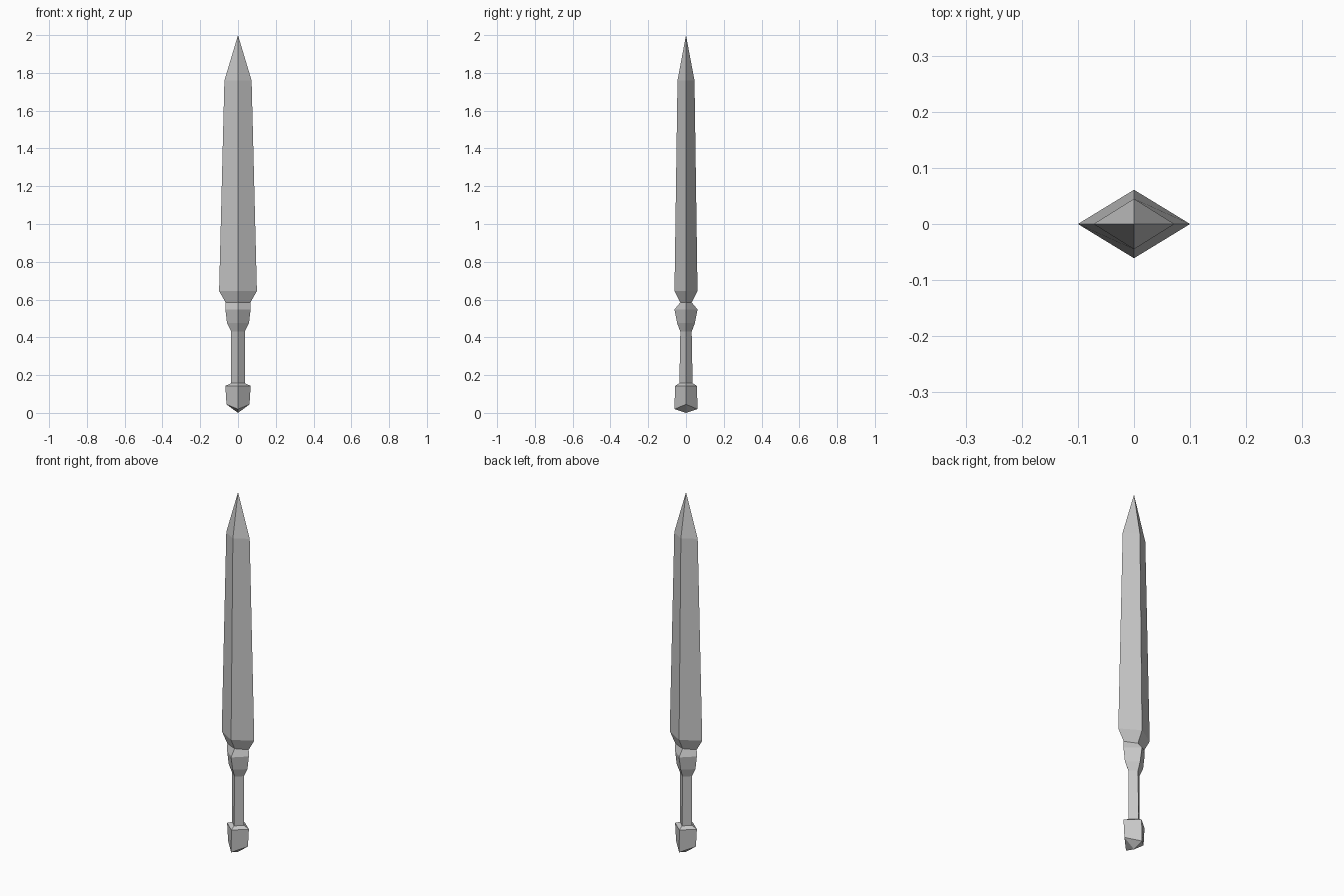
import bpy
import bmesh

cube = bpy.data.objects.get("Cube")
if cube:
    bpy.data.objects.remove(cube, do_unlink=True)

# One plain steel colour
steel = bpy.data.materials.new("grey_steel")
steel.use_nodes = True
color = (0.57, 0.57, 0.57, 1)
steel.diffuse_color = color
steel.node_tree.nodes["Principled BSDF"].inputs["Base Color"].default_value = color


def diamond_loft(name, rings, bottom=None, top=None):
    """Loft diamond rings (half width, half depth, z of sides, z of ridges)."""
    bm = bmesh.new()
    loops = []
    for w, d, zx, zy in rings:
        points = ((w, 0, zx), (0, d, zy), (-w, 0, zx), (0, -d, zy))
        loops.append([bm.verts.new(p) for p in points])
    for low, high in zip(loops, loops[1:]):
        for i in range(4):
            j = (i + 1) % 4
            bm.faces.new((low[i], low[j], high[j], high[i]))
    # Close each end with a point or a flat cap
    for loop, z in ((loops[0], bottom), (loops[-1], top)):
        if z is None:
            bm.faces.new(loop)
        else:
            point = bm.verts.new((0, 0, z))
            for i in range(4):
                bm.faces.new((loop[i], loop[(i + 1) % 4], point))
    bmesh.ops.recalc_face_normals(bm, faces=bm.faces)
    mesh = bpy.data.meshes.new(name)
    bm.to_mesh(mesh)
    bm.free()
    mesh.materials.append(steel)
    obj = bpy.data.objects.new(name, mesh)
    bpy.context.collection.objects.link(obj)
    return obj


def level(w, d, z):
    return (w, d, z, z)


# Blade: narrow root, broad shoulder, slow taper, pointed tip
neck = level(0.066, 0.03, 0.585)
diamond_loft("blade", [neck, level(0.1, 0.061, 0.645), level(0.072, 0.045, 1.76)], top=2)

# Guard: flared collar narrowing to the grip
grip_top = level(0.036, 0.03, 0.43)
diamond_loft("guard", [grip_top, level(0.058, 0.047, 0.475),
                       level(0.067, 0.061, 0.548), neck])

# Grip: slim diamond bar
grip_base = level(0.036, 0.035, 0.157)
diamond_loft("grip", [grip_base, grip_top])

# Pommel: block with a folded, pointed underside
diamond_loft("pommel", [(0.061, 0.061, 0.045, 0.02), level(0.067, 0.058, 0.143), grip_base],
             bottom=0)
